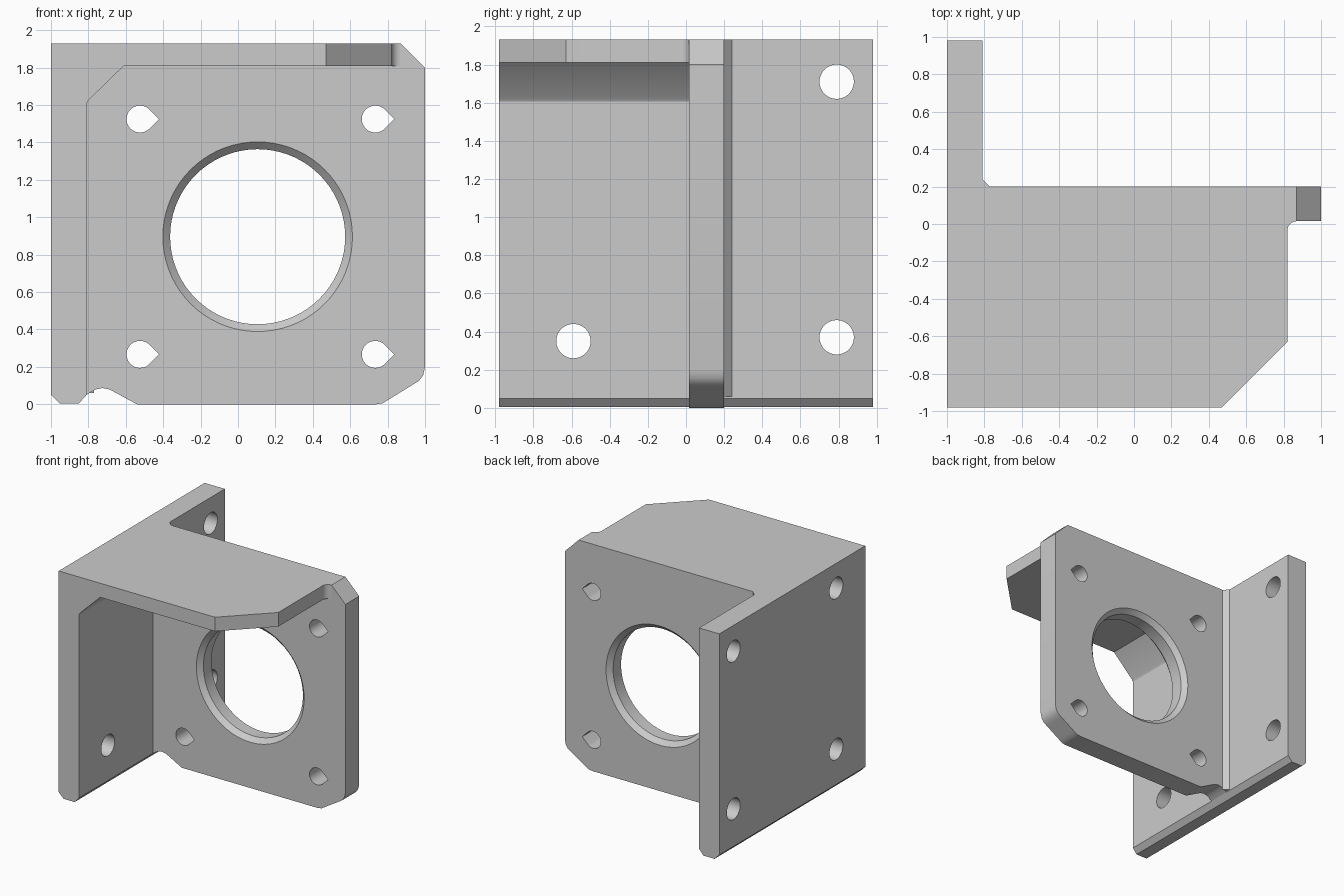
import bpy, bmesh, math

if "Cube" in bpy.data.objects:
    bpy.data.objects.remove(bpy.data.objects["Cube"], do_unlink=True)

grey = bpy.data.materials.new("light grey plastic")
grey.use_nodes = True
grey.diffuse_color = (0.6, 0.6, 0.6, 1)
grey.node_tree.nodes["Principled BSDF"].inputs["Base Color"].default_value = (0.6, 0.6, 0.6, 1)

WALL, TOP, UNDER = -0.81, 1.93, 1.81    # inner wall face, top and underside of roof
FRONT, BACK = 0.015, 0.20               # faces of the motor plate
END = 0.98                              # half depth of the side plate


def add_object(name, bm):
    bmesh.ops.recalc_face_normals(bm, faces=bm.faces)
    mesh = bpy.data.meshes.new(name)
    bm.to_mesh(mesh)
    bm.free()
    mesh.materials.append(grey)
    obj = bpy.data.objects.new(name, mesh)
    bpy.context.collection.objects.link(obj)
    return obj


def prism(name, outline, axis, lo, hi):
    """Extrude a 2D outline along one axis."""
    place = {"x": lambda a, b, t: (t, a, b),
             "y": lambda a, b, t: (a, t, b),
             "z": lambda a, b, t: (a, b, t)}[axis]
    bm = bmesh.new()
    rings = [[bm.verts.new(place(a, b, t)) for a, b in outline] for t in (lo, hi)]
    bm.faces.new(rings[0])
    bm.faces.new(rings[1])
    n = len(outline)
    for i in range(n):
        j = (i + 1) % n
        bm.faces.new((rings[0][i], rings[0][j], rings[1][j], rings[1][i]))
    return add_object(name, bm)


def arc(cx, cy, r, start, end, steps):
    angles = [math.radians(start + (end - start) * i / steps) for i in range(steps + 1)]
    return [(cx + r * math.cos(a), cy + r * math.sin(a)) for a in angles]


def circle(cx, cy, r, n=48):
    return arc(cx, cy, r, 0, 360, n)[:-1]


def lathe_y(name, cx, cz, profile):
    """Stack circles of (radius, y) into a closed solid."""
    bm = bmesh.new()
    rings = [[bm.verts.new((x, y, z)) for x, z in circle(cx, cz, r, 72)] for r, y in profile]
    for a, b in zip(rings, rings[1:]):
        for i in range(72):
            j = (i + 1) % 72
            bm.faces.new((a[i], a[j], b[j], b[i]))
    bm.faces.new(rings[0])
    bm.faces.new(rings[-1])
    return add_object(name, bm)


def cut(obj, cutters):
    """Subtract the cutters, bake the result and delete them."""
    for cutter in cutters:
        cutter.hide_render = True
        mod = obj.modifiers.new("hole", "BOOLEAN")
        mod.operation, mod.solver, mod.object = "DIFFERENCE", "EXACT", cutter
    graph = bpy.context.evaluated_depsgraph_get()
    baked = bpy.data.meshes.new_from_object(obj.evaluated_get(graph))
    obj.modifiers.clear()
    obj.data = baked
    for cutter in cutters:
        bpy.data.objects.remove(cutter, do_unlink=True)


# Side plate with softened bottom edges and four screw holes
side = prism("side_plate", [(-1, TOP), (-1, 0.05), (-0.955, 0.005), (-0.85, 0.005),
                            (WALL, 0.05), (WALL, TOP)], "y", -END, END)
screws = [(-0.59, 0.35), (-0.59, 1.72), (0.79, 0.37), (0.79, 1.71)]
cut(side, [prism("screw_cutter", circle(y, z, 0.09), "x", -1.1, -0.7) for y, z in screws])

# Motor plate with cut corners and a relief bump beside the wall
outline = [(WALL, TOP), (0.87, TOP), (1, 1.80), (1, 0.2), (0.99, 0.155), (0.967, 0.125),
           (0.935, 0.105), (0.805, 0.025), (0.775, 0.006), (0.74, 0), (-0.54, 0),
           (-0.66, 0.065), (-0.69, 0.08), (-0.725, 0.087), (-0.76, 0.08),
           (-0.79, 0.063), (WALL, 0.05)]
motor = prism("motor_plate", outline, "y", FRONT, BACK)

# Central opening, chamfered on both faces, and teardrop bolt holes
CX, CZ, PITCH, R = 0.105, 0.896, 0.629, 0.072
cutters = [lathe_y("opening_cutter", CX, CZ,
                   [(0.547, FRONT - 0.04), (0.468, FRONT + 0.039),
                    (0.468, BACK - 0.039), (0.547, BACK + 0.04)])]
for sx in (-1, 1):
    for sz in (-1, 1):
        x, z = CX + sx * PITCH, CZ + sz * PITCH
        drop = arc(x, z, R, 45, 315, 36) + [(x + R * math.sqrt(2), z)]
        cutters.append(prism("bolt_cutter", drop, "y", -0.1, 0.3))
cut(motor, cutters)

# Roof with a clipped front corner and a small fillet into the motor plate
fillet = arc(0.87, FRONT - 0.05, 0.05, 180, 90, 8)
roof = prism("roof_plate", [(WALL, -END), (0.47, -END), (0.82, -0.63)] + fillet
             + [(WALL, FRONT)], "z", UNDER, TOP)

# Sloped brace under the roof, along the wall
brace = prism("roof_brace", [(WALL, UNDER), (WALL, 1.605), (-0.80, 1.625), (-0.61, UNDER)],
              "y", -END, FRONT)

# Narrow bevel in the rear inside corner
bevel = prism("rear_corner_bevel", [(WALL, BACK), (-0.77, BACK), (WALL, 0.24)], "z", 0.06, TOP)

# Smooth the rounded areas, keep real edges sharp
bpy.ops.object.select_all(action="DESELECT")
for obj in (side, motor, roof, brace, bevel):
    obj.select_set(True)
bpy.context.view_layer.objects.active = side
bpy.ops.object.shade_smooth_by_angle(angle=math.radians(30))
